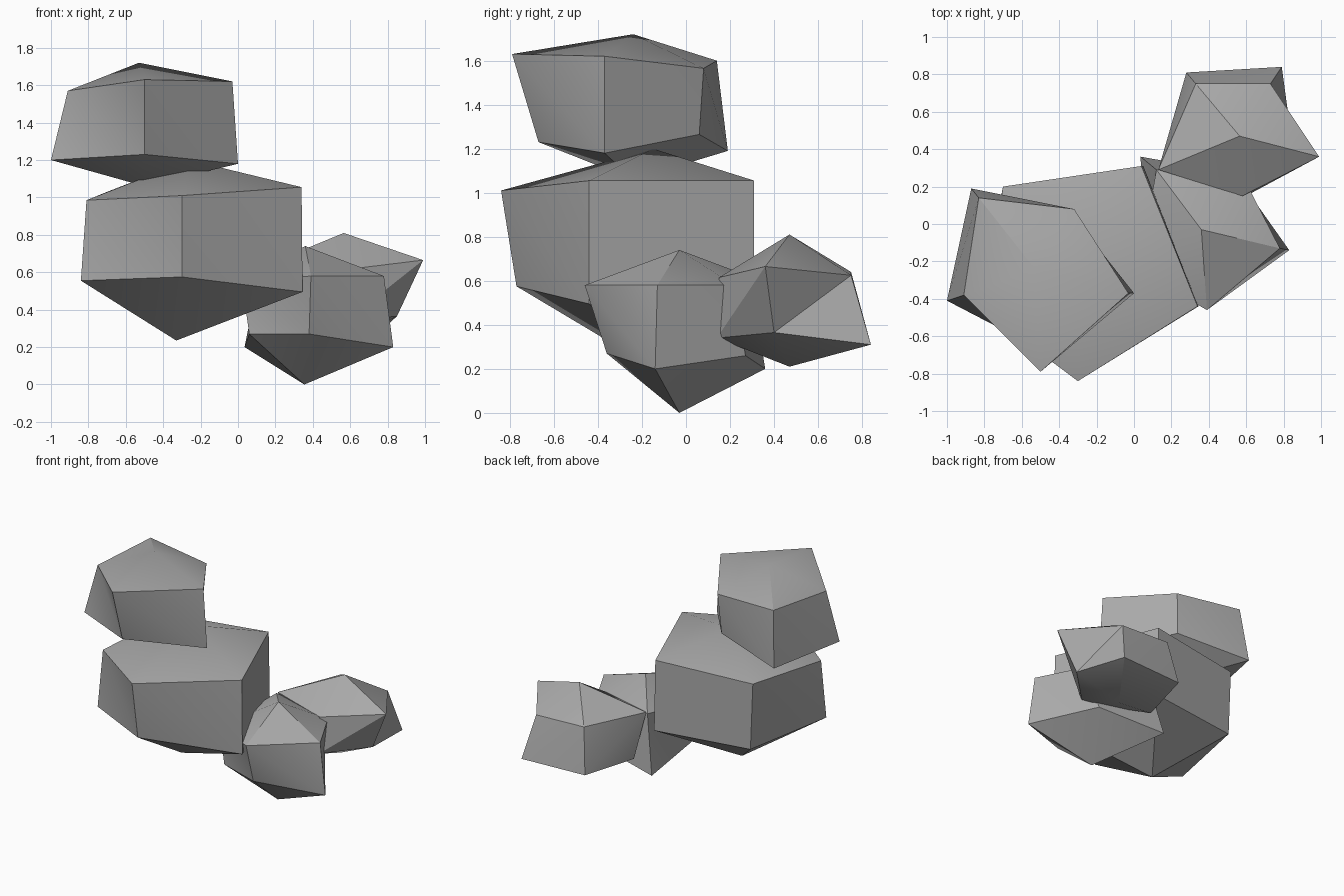
import bpy
import bmesh
import math

default_cube = bpy.data.objects.get("Cube")
if default_cube:
    bpy.data.objects.remove(default_cube, do_unlink=True)

# Plain stone grey
stone = bpy.data.materials.new("stone_grey")
stone.use_nodes = True
stone_colour = (0.40, 0.40, 0.40, 1.0)
stone.diffuse_color = stone_colour
stone.node_tree.nodes["Principled BSDF"].inputs["Base Color"].default_value = stone_colour


def build_rock(name, crown, keel, upper, lower, rising=False):
    """Rough pentagonal boulder: two rings capped by a crown and a keel point."""
    bm = bmesh.new()
    top = bm.verts.new(crown)
    bottom = bm.verts.new(keel)
    high = [bm.verts.new(point) for point in upper]
    low = [bm.verts.new(point) for point in lower]
    count = len(high)
    for i in range(count):
        j = (i + 1) % count
        bm.faces.new((top, high[i], high[j]))
        bm.faces.new((bottom, low[j], low[i]))
        # Each side is split along one diagonal
        if rising:
            bm.faces.new((low[i], low[j], high[j]))
            bm.faces.new((low[i], high[j], high[i]))
        else:
            bm.faces.new((low[i], low[j], high[i]))
            bm.faces.new((low[j], high[j], high[i]))
    bmesh.ops.recalc_face_normals(bm, faces=bm.faces[:])
    mesh = bpy.data.meshes.new(name)
    bm.to_mesh(mesh)
    bm.free()
    mesh.materials.append(stone)
    rock = bpy.data.objects.new(name, mesh)
    bpy.context.collection.objects.link(rock)

    # Soften shallow facets, keep hard edges
    bpy.ops.object.select_all(action="DESELECT")
    rock.select_set(True)
    bpy.context.view_layer.objects.active = rock
    bpy.ops.object.shade_smooth_by_angle(angle=math.radians(30))
    return rock


# Highest boulder, resting on the large one
build_rock(
    "top_rock", crown=(-.53, -.24, 1.72), keel=(-.5, -.24, 1.06),
    upper=[(-.5, -.79, 1.63), (-.03, -.37, 1.62), (-.32, .08, 1.565),
           (-.83, .14, 1.6), (-.91, -.38, 1.57)],
    lower=[(-.5, -.67, 1.23), (0, -.37, 1.18), (-.34, .06, 1.265),
           (-.87, .19, 1.19), (-1, -.41, 1.2)])

# Largest boulder in the middle
build_rock(
    "large_rock", crown=(-.26, -.15, 1.2), keel=(-.33, -.2, .235),
    upper=[(-.3, -.84, 1.01), (.34, -.44, 1.055), (.04, .31, 1.055),
           (-.7, .2, 1.03), (-.81, -.46, .985)],
    lower=[(-.3, -.77, .575), (.345, -.44, .495), (.05, .31, .52),
           (-.68, .2, .53), (-.84, -.48, .555)])

# Low boulder at the front
build_rock(
    "front_rock", crown=(.36, -.03, .74), keel=(.355, -.03, 0),
    upper=[(.39, -.46, .58), (.78, -.13, .58), (.6, .22, .58),
           (.12, .29, .62), (.02, -.25, .55)],
    lower=[(.38, -.36, .27), (.83, -.14, .2), (.54, .27, .26),
           (.035, .36, .2), (.06, -.25, .27)])

# Low boulder at the back
build_rock(
    "back_rock", crown=(.565, .47, .81), keel=(.53, .47, .21),
    upper=[(.58, .15, .615), (.99, .36, .665), (.73, .75, .625),
           (.33, .75, .64), (.13, .29, .63)],
    lower=[(.58, .14, .34), (.85, .4, .365), (.79, .84, .31),
           (.28, .81, .31), (.17, .38, .3)],
    rising=True)
